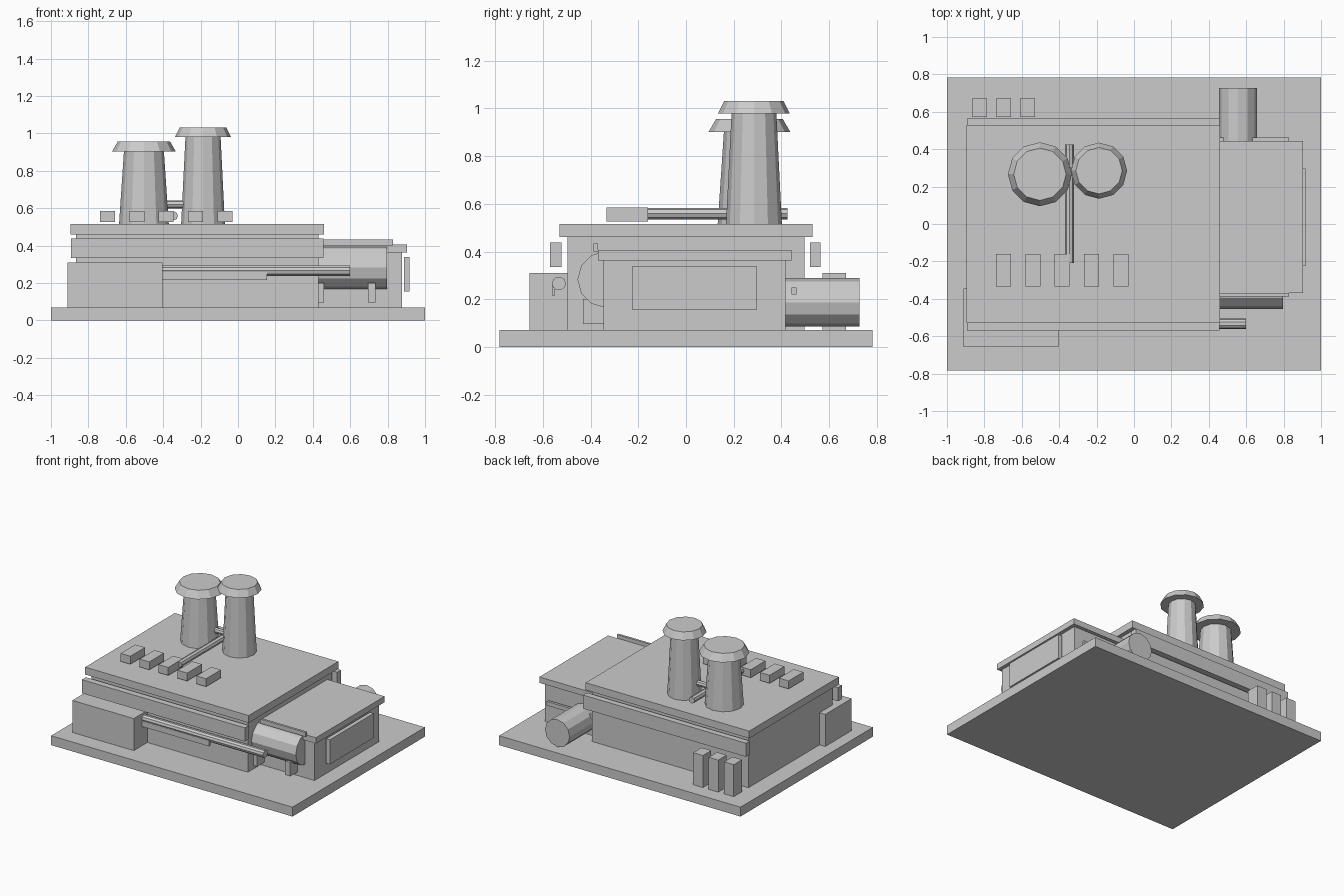
import bpy, bmesh
from math import radians
from mathutils import Matrix

if "Cube" in bpy.data.objects:
    bpy.data.objects.remove(bpy.data.objects["Cube"])


def finish(name, bm):
    bmesh.ops.recalc_face_normals(bm, faces=bm.faces)
    mesh = bpy.data.meshes.new(name)
    bm.to_mesh(mesh)
    bm.free()
    obj = bpy.data.objects.new(name, mesh)
    bpy.context.collection.objects.link(obj)
    return obj


def box(name, x, y, z):
    """Box from (min, max) ranges on each axis."""
    bm = bmesh.new()
    size = [r[1] - r[0] for r in (x, y, z)]
    mid = [(r[0] + r[1]) / 2 for r in (x, y, z)]
    bmesh.ops.create_cube(bm, size=1, matrix=Matrix.Translation(mid) @ Matrix.Diagonal((*size, 1)))
    return finish(name, bm)


def add_cone(bm, r1, r2, length, centre, axis='Z', sides=12):
    rot = {'X': Matrix.Rotation(radians(90), 4, 'Y'),
           'Y': Matrix.Rotation(radians(-90), 4, 'X'),
           'Z': Matrix.Identity(4)}[axis]
    bmesh.ops.create_cone(bm, cap_ends=True, segments=sides, radius1=r1, radius2=r2,
                          depth=length, matrix=Matrix.Translation(centre) @ rot)


def cylinder(name, r, length, centre, axis, sides=12):
    bm = bmesh.new()
    add_cone(bm, r, r, length, centre, axis, sides)
    return finish(name, bm)


def stack(name, x, y, r1, r2, z0, z1, cap_r1, cap_r2, z2):
    """Tapered chimney with a flared cap."""
    bm = bmesh.new()
    add_cone(bm, r1, r2, z1 - z0, (x, y, (z0 + z1) / 2))
    add_cone(bm, cap_r1, cap_r2, z2 - z1, (x, y, (z1 + z2) / 2))
    return finish(name, bm)


# Ground slab and main hall
box("base_slab", (-1, 1), (-0.783, 0.783), (0, 0.07))
box("main_hall", (-0.865, 0.43), (-0.497, 0.497), (0.07, 0.46))
box("main_roof", (-0.895, 0.46), (-0.53, 0.53), (0.46, 0.515))
for side, y in (("front", (-0.57, -0.523)), ("back", (0.52, 0.565))):
    box(side + "_trim_band", (-0.893, 0.457), y, (0.335, 0.437))

# Chimneys and the pipes between them
stack("wide_chimney", -0.503, 0.266, 0.137, 0.107, 0.457, 0.902, 0.171, 0.14, 0.956)
stack("tall_chimney", -0.187, 0.285, 0.12, 0.094, 0.457, 0.98, 0.15, 0.124, 1.032)
cylinder("roof_pipe", 0.024, 0.635, (-0.345, 0.108, 0.559), 'Y', 8)
cylinder("chimney_link_pipe", 0.021, 0.3, (-0.345, 0.28, 0.62), 'X', 8)

# Row of roof vents
for i in range(5):
    cx = -0.698 + i * 0.157
    box(f"roof_vent_{i + 1}", (cx - 0.04, cx + 0.04), (-0.334, -0.16), (0.525, 0.585))

# Front bay, pipe and plate
box("front_bay", (-0.912, -0.403), (-0.657, -0.345), (0.07, 0.31))
cylinder("front_pipe", 0.029, 1.05, (0.075, -0.533, 0.266), 'X', 10)
box("front_plate", (-0.59, 0.155), (-0.563, -0.549), (0.215, 0.258))

# Side annex
box("annex_hall", (0.42, 0.877), (-0.347, 0.417), (0.07, 0.362))
box("annex_roof", (0.42, 0.904), (-0.369, 0.443), (0.362, 0.406))
box("annex_side_panel", (0.887, 0.918), (-0.224, 0.296), (0.155, 0.339))
box("annex_front_rail", (0.455, 0.83), (-0.387, -0.37), (0.40, 0.433))
box("annex_back_rail", (0.455, 0.83), (0.443, 0.463), (0.22, 0.25))

# Tanks with their support feet
cylinder("front_tank", 0.118, 0.38, (0.607, -0.337, 0.283), 'X')
cylinder("back_tank", 0.102, 0.32, (0.556, 0.568, 0.187), 'Y')
for i, cx in enumerate((0.44, 0.715)):
    box(f"tank_foot_{i + 1}", (cx - 0.021, cx + 0.021), (-0.433, -0.335), (0.096, 0.2))

# Three cabinets behind the hall
for i in range(3):
    cx = -0.826 + i * 0.128
    box(f"back_cabinet_{i + 1}", (cx - 0.04, cx + 0.04), (0.573, 0.672), (0.07, 0.31))
